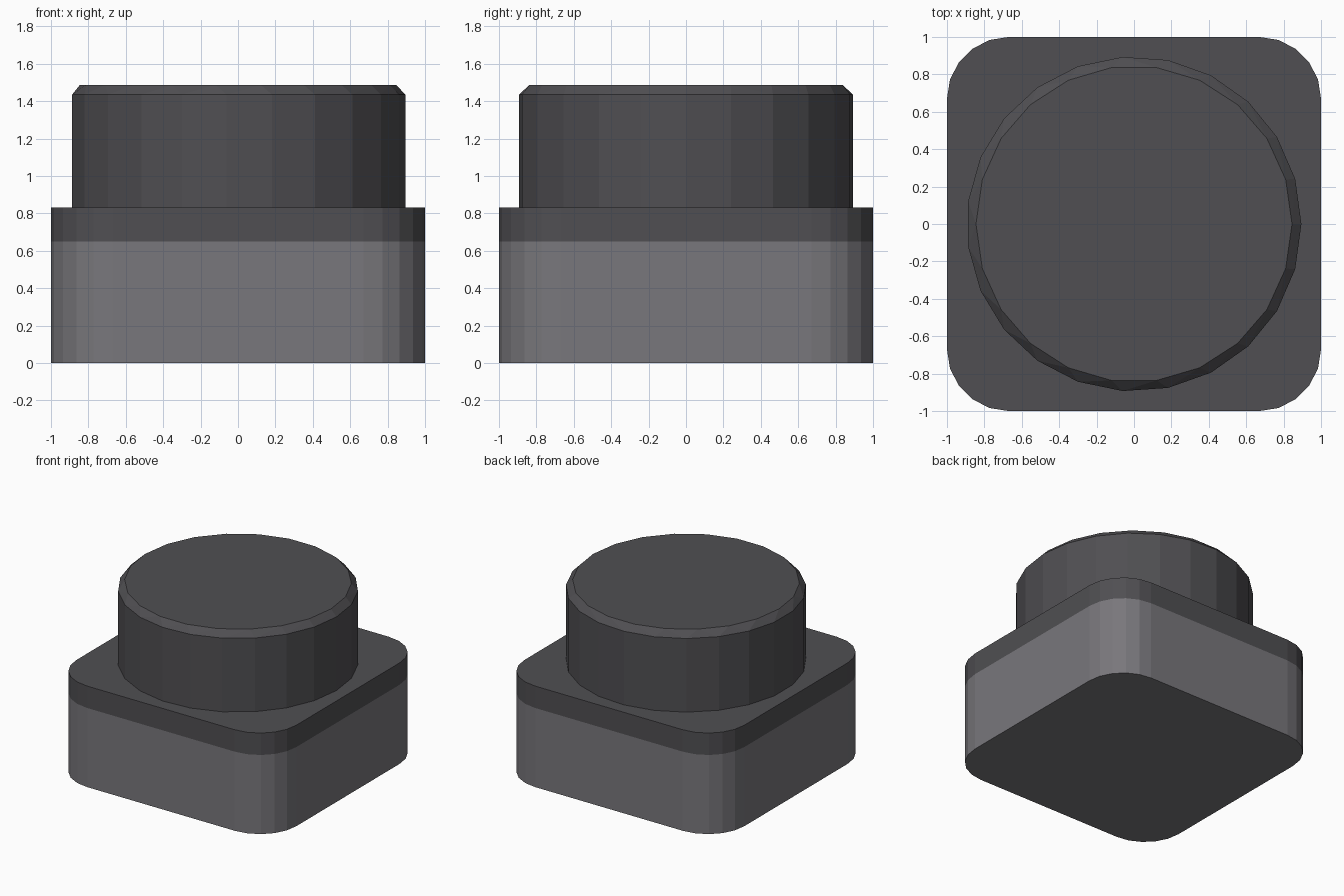
import bpy, bmesh
from math import cos, sin, pi

if "Cube" in bpy.data.objects:
    bpy.data.objects.remove(bpy.data.objects["Cube"])


def material(name, rgb):
    m = bpy.data.materials.new(name)
    m.diffuse_color = (*rgb, 1)
    m.use_nodes = True
    m.node_tree.nodes["Principled BSDF"].inputs["Base Color"].default_value = m.diffuse_color
    return m


def finish(bm, name, mat):
    bmesh.ops.recalc_face_normals(bm, faces=bm.faces)
    me = bpy.data.meshes.new(name)
    bm.to_mesh(me)
    bm.free()
    me.materials.append(mat)
    ob = bpy.data.objects.new(name, me)
    bpy.context.collection.objects.link(ob)
    return ob


light = material("light_grey", (0.19, 0.185, 0.2))
dark = material("dark_grey", (0.08, 0.078, 0.085))


def ring(n, r, z):
    return [(r * cos(2 * pi * i / n), r * sin(2 * pi * i / n), z) for i in range(n)]


# Rounded square outline
R, SEG = 0.33, 5
outline = []
for q, (sx, sy) in enumerate([(1, 1), (-1, 1), (-1, -1), (1, -1)]):
    for i in range(SEG + 1):
        a = (q + i / SEG) * pi / 2
        outline.append((sx * (1 - R) + R * cos(a), sy * (1 - R) + R * sin(a)))

# Base: light lower body with a dark upper band and top
bm = bmesh.new()
rows = [[bm.verts.new((x, y, z)) for x, y in outline] for z in (0, 0.65, 0.83)]
n = len(outline)
for k in range(2):
    for i in range(n):
        j = (i + 1) % n
        f = bm.faces.new((rows[k][i], rows[k][j], rows[k + 1][j], rows[k + 1][i]))
        f.material_index = k
bm.faces.new(rows[0][::-1])
bm.faces.new(rows[2]).material_index = 1
base = finish(bm, "base", light)
base.data.materials.append(dark)

# Round knob: 23-sided wall, chamfered to a 22-sided top
bm = bmesh.new()
for p in ring(23, 0.895, 0.83) + ring(23, 0.895, 1.435) + ring(22, 0.845, 1.487):
    bm.verts.new(p)
bmesh.ops.convex_hull(bm, input=bm.verts)
bmesh.ops.dissolve_limit(bm, angle_limit=0.01, verts=bm.verts, edges=bm.edges)
finish(bm, "knob", dark)
